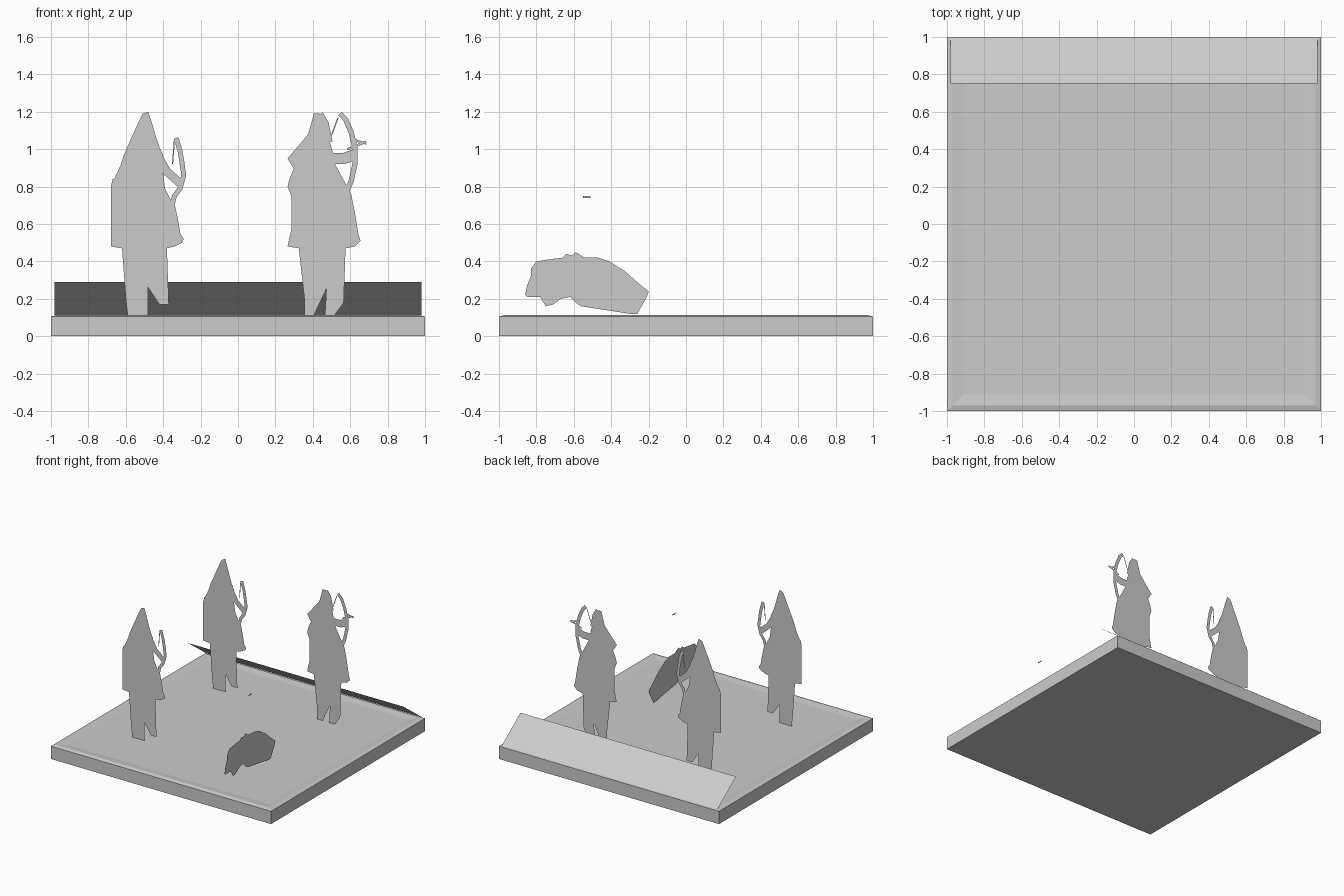
import bpy
import bmesh
from mathutils import Vector, Matrix
from math import pi

default_cube = bpy.data.objects.get("Cube")
if default_cube:
    bpy.data.objects.remove(default_cube, do_unlink=True)

GREY = (0.6, 0.6, 0.6, 1.0)
grey = bpy.data.materials.new("plain grey")
grey.use_nodes = True
grey.diffuse_color = GREY
grey.node_tree.nodes["Principled BSDF"].inputs["Base Color"].default_value = GREY


def finish(name, bm, location=(0, 0, 0), turn=0.0):
    """Turn a bmesh into a named, coloured object."""
    mesh = bpy.data.meshes.new(name)
    bm.to_mesh(mesh)
    bm.free()
    mesh.materials.append(grey)
    obj = bpy.data.objects.new(name, mesh)
    obj.matrix_world = Matrix.Translation(location) @ Matrix.Rotation(turn, 4, "Z")
    bpy.context.scene.collection.objects.link(obj)
    return obj


def add_outline(bm, points):
    """Fill a flat outline, given in hundredths, in the XZ plane."""
    verts = [bm.verts.new((x / 100, 0, z / 100)) for x, z in points]
    face = bm.faces.new(verts)
    bmesh.ops.triangulate(bm, faces=[face], ngon_method="EAR_CLIP")


def add_ribbon(bm, path, width):
    """Lay a flat strip of even width along a path in the XZ plane."""
    points = [Vector(p) / 100 for p in path]
    pairs = []
    for i, p in enumerate(points):
        along = points[min(i + 1, len(points) - 1)] - points[max(i - 1, 0)]
        side = Vector((-along.y, along.x)).normalized() * width / 200
        pairs.append([bm.verts.new((q.x, 0, q.y)) for q in (p + side, p - side)])
    for (a, b), (c, d) in zip(pairs, pairs[1:]):
        bm.faces.new((a, b, d, c))


def cutout(name, outlines, ribbons, location, turn=0.0):
    bm = bmesh.new()
    for outline in outlines:
        add_outline(bm, outline)
    for path, width in ribbons:
        add_ribbon(bm, path, width)
    return finish(name, bm, location, turn)


# Base slab with a low raised lip, built from nested square rings
bm = bmesh.new()
rings = []
for half, z in ((1, 0), (1, 0.105), (0.97, 0.113), (0.91, 0.106)):
    corners = ((-1, -1), (1, -1), (1, 1), (-1, 1))
    rings.append([bm.verts.new((sx * half, sy * half, z)) for sx, sy in corners])
for low, high in zip(rings, rings[1:]):
    for i in range(4):
        j = (i + 1) % 4
        bm.faces.new((low[i], low[j], high[j], high[i]))
bm.faces.new(rings[-1])
bm.faces.new(rings[0][::-1])
finish("base_slab", bm)

# Leaning board along the back edge
bm = bmesh.new()
board = ((0.98, 0.99, 0.113), (-0.98, 0.99, 0.113), (-0.98, 0.75, 0.29), (0.98, 0.75, 0.29))
bm.faces.new([bm.verts.new(p) for p in board])
finish("back_board", bm)

# Resting rider: hooded body with cloak, horse legs, then arm, bow and string
resting_body = [
    (-1, 119), (2, 120), (4, 114), (6, 107), (8, 101), (10, 97), (8, 87),
    (11, 79), (14, 73), (16, 71), (18, 62), (19, 55), (21, 52), (20, 50),
    (16, 48), (12, 47), (-12, 47), (-18, 48), (-18, 51), (-16, 56),
    (-15, 65), (-16, 75), (-18, 80), (-17, 84), (-14, 85), (-13, 91),
    (-11, 97), (-7, 101), (-5, 108), (-3, 115),
]
resting_legs = [
    (-12, 47), (-11, 42), (-10, 33), (-10, 20), (-7, 19), (-9, 11), (2, 11),
    (1, 16), (-1, 20), (0, 32), (2, 40), (4, 39), (5, 31), (3, 26), (6, 22),
    (8, 17), (13, 17), (12, 23), (10, 27), (11, 38), (12, 47),
]
resting_ribbons = [
    ([(8, 95), (12, 88), (20, 81)], 4.5),
    ([(17, 106), (19, 99), (20, 93), (21, 86), (19, 79), (16, 75), (15, 71)], 2.6),
    ([(16, 105), (15, 92)], 0.6),
]
for place, y in (("front", -0.53), ("back", 0.52)):
    cutout(place + "_resting_rider", [resting_body, resting_legs],
           resting_ribbons, (-0.5, y, 0))

# Aiming rider: both elbows raised, bow drawn
aiming_body = [
    (-4, 119), (-1, 119), (2, 114), (4, 106), (6, 99), (6, 84), (10, 78),
    (16, 76), (18, 66), (20, 54), (21, 51), (18, 48), (13, 47), (-12, 47),
    (-18, 48), (-16, 57), (-16, 75), (-18, 80), (-17, 84), (-9, 85),
    (-7, 88), (-10, 90), (-15, 90), (-18, 95), (-12, 99), (-9, 101),
    (-7, 108), (-5, 115),
]
aiming_legs = [
    (13, 47), (12, 36), (11, 26), (12, 18), (7, 17), (5, 19), (7, 11),
    (2, 11), (3, 19), (3, 30), (1, 38), (-2, 33), (-5, 25), (-4, 11),
    (-9, 11), (-6, 18), (-9, 20), (-9, 30), (-12, 47),
]
aiming_ribbons = [
    ([(5, 95), (12, 95), (18, 97)], 6),
    ([(0, 119), (3, 114), (5, 104)], 2),
    ([(10, 119), (13, 116), (16, 109), (18, 101), (18, 92), (16, 83), (13, 76)], 2.8),
    ([(9, 117), (5, 106)], 0.6),
    ([(14, 100), (24, 104)], 1.2),
    ([(17, 105), (24, 103)], 1.2),
]
cutout("aiming_rider", [aiming_body, aiming_legs], aiming_ribbons, (0.445, 0.52, 0))

# Charging boar, turned side-on, with a small loose fleck above it
boar_outline = [
    (-33, 22), (-32, 27), (-30, 32), (-30, 36), (-27, 40), (-21, 41),
    (-13, 42), (-11, 44), (-8, 43), (-6, 45), (-4, 42), (6, 42), (12, 40),
    (20, 35), (28, 28), (33, 24), (32, 21), (27, 21), (22, 22), (18, 25),
    (14, 26), (19, 22), (20, 19), (23, 16), (27, 12), (23, 12), (18, 16),
    (-3, 16), (-6, 18), (-9, 21), (-14, 20), (-18, 17), (-22, 16),
    (-22, 18), (-25, 21), (-32, 21),
]
boar_place = (0.48, -0.53, 0)
cutout("boar", [boar_outline], [], boar_place, pi / 2)
cutout("loose_fleck", [], [([(-2, 74.5), (2, 74.5)], 1)], boar_place, pi / 2)
